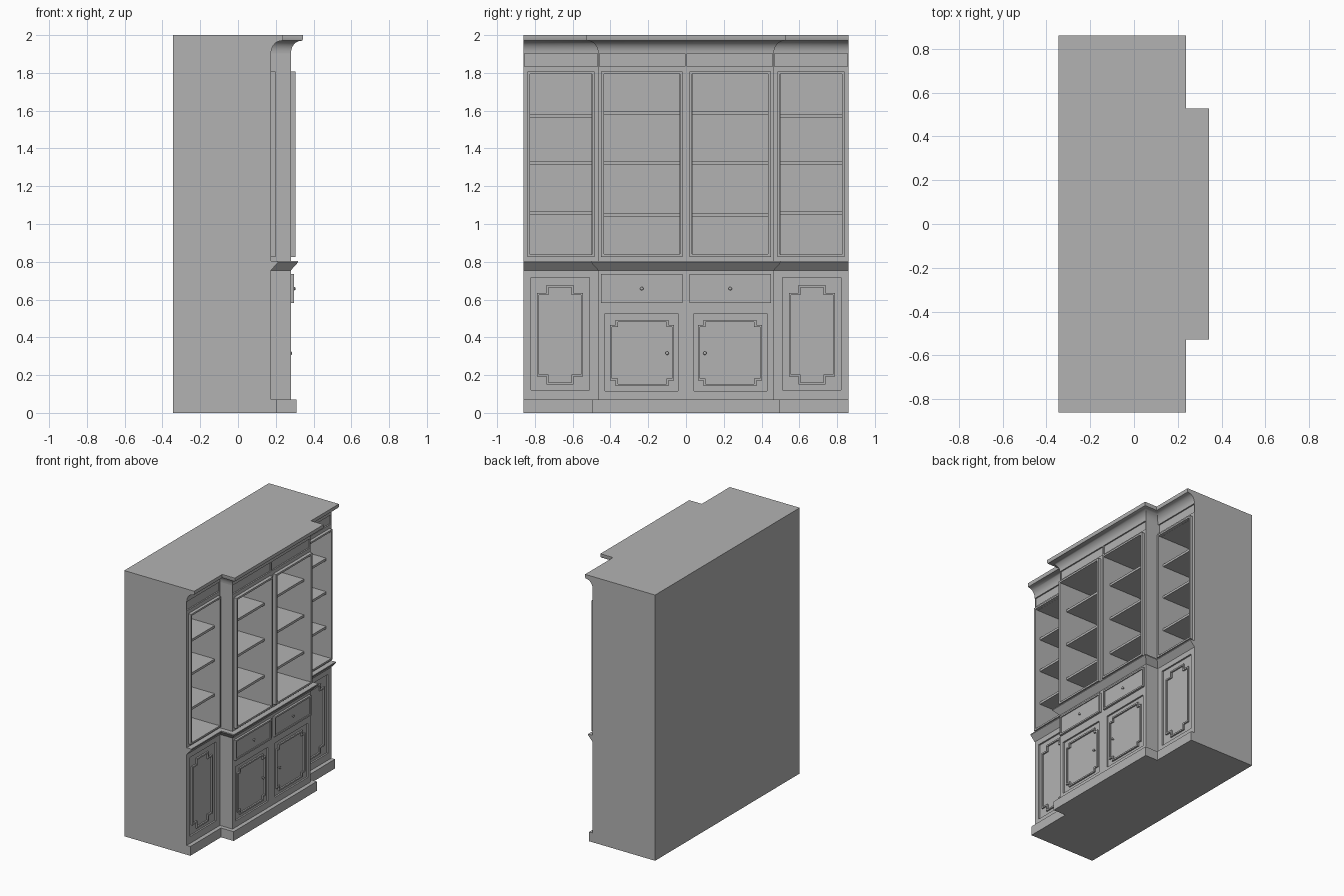
import bpy, bmesh, math
from mathutils import Matrix

if "Cube" in bpy.data.objects:
    bpy.data.objects.remove(bpy.data.objects["Cube"])

grey = bpy.data.materials.new("light_grey")
grey.diffuse_color = (0.45, 0.45, 0.45, 1)
grey.use_nodes = True
grey.node_tree.nodes["Principled BSDF"].inputs["Base Color"].default_value = grey.diffuse_color

BACK, WING, MID = -0.345, 0.175, 0.28      # depth of back, wing front, centre front
HALF, STEP = 0.86, 0.465                   # half width of cabinet and of centre section


def finish(name, bm, smooth=False):
    bmesh.ops.recalc_face_normals(bm, faces=bm.faces)
    me = bpy.data.meshes.new(name)
    bm.to_mesh(me)
    bm.free()
    ob = bpy.data.objects.new(name, me)
    me.materials.append(grey)
    bpy.context.collection.objects.link(ob)
    bpy.ops.object.select_all(action='DESELECT')
    bpy.context.view_layer.objects.active = ob
    ob.select_set(True)
    if smooth:
        bpy.ops.object.shade_smooth_by_angle(angle=math.radians(35))
    return ob


def add_box(bm, x0, x1, y0, y1, z0, z1):
    m = Matrix.Translation(((x0 + x1) / 2, (y0 + y1) / 2, (z0 + z1) / 2))
    m = m @ Matrix.Diagonal((x1 - x0, abs(y1 - y0), z1 - z0, 1))
    bmesh.ops.create_cube(bm, size=1, matrix=m)


def front_plan(d):
    """Stepped front line, pushed outward by d."""
    return [(WING + d, -HALF), (WING + d, -STEP - d), (MID + d, -STEP - d),
            (MID + d, STEP + d), (WING + d, STEP + d), (WING + d, HALF)]


def moulding(name, profile, smooth=False):
    """Sweep a closed (offset, height) profile along the stepped front."""
    bm = bmesh.new()
    rows = [[bm.verts.new((x, y, z)) for x, y in front_plan(d)] for d, z in profile]
    for a, b in zip(rows, rows[1:] + rows[:1]):
        for i in range(5):
            bm.faces.new((a[i], a[i + 1], b[i + 1], b[i]))
    for end in (0, 5):
        bm.faces.new([r[end] for r in rows])
    return finish(name, bm, smooth)


def outline(y0, y1, z0, z1, n, m, w):
    """Rectangle inset by w, with square notches n by m at the corners."""
    cy, cz = (y0 + y1) / 2, (z0 + z1) / 2
    a, b = abs(y1 - y0) / 2 - w, (z1 - z0) / 2 - w
    pts = []
    for sy, sz in ((1, 1), (-1, 1), (-1, -1), (1, -1)):
        c = [(a, b - m), (a - n, b - m), (a - n, b)] if n else [(a, b)]
        if sy * sz < 0:
            c.reverse()
        pts += [(cy + sy * p, cz + sz * q) for p, q in c]
    return pts


def ring(name, x0, x1, rect, w, n=0, m=0):
    """Raised moulding of width w around a rectangle or notched panel."""
    bm = bmesh.new()
    out, inn = outline(*rect, n, m, 0), outline(*rect, n, m, w)
    loops = [[bm.verts.new((x, y, z)) for y, z in pts]
             for x, pts in ((x0, out), (x1, out), (x1, inn), (x0, inn))]
    k = len(out)
    for a, b in zip(loops, loops[1:] + loops[:1]):
        for i in range(k):
            j = (i + 1) % k
            bm.faces.new((a[i], a[j], b[j], b[i]))
    return finish(name, bm)


def knob(name, x, y, z, length):
    bm = bmesh.new()
    rot = Matrix.Rotation(math.pi / 2, 4, 'Y')
    bmesh.ops.create_cone(bm, cap_ends=True, segments=12, radius1=0.005, radius2=0.005,
                          depth=length, matrix=Matrix.Translation((x + length / 2, y, z)) @ rot)
    m = Matrix.Translation((x + length, y, z)) @ Matrix.Diagonal((0.55, 1, 1, 1))
    bmesh.ops.create_uvsphere(bm, u_segments=12, v_segments=8, radius=0.009, matrix=m)
    finish(name, bm, True)


# Carcass: stepped plan extruded to full height
bm = bmesh.new()
plan = front_plan(0) + [(BACK, HALF), (BACK, -HALF)]
base = bm.faces.new([bm.verts.new((x, y, 0)) for x, y in plan])
up = bmesh.ops.extrude_face_region(bm, geom=[base])
bmesh.ops.translate(bm, vec=(0, 0, 2), verts=[v for v in up["geom"] if isinstance(v, bmesh.types.BMVert)])
carcass = finish("carcass", bm)

# Openings: display bays, frieze recesses and door recesses
SINK = 0.012
bm = bmesh.new()
for s in (-1, 1):
    for front, bay, frieze, door in (
            (WING, (0.499, 0.828), (0.469, 0.856), (0.512, 0.82, 0.122, 0.716)),
            (MID, (0.034, 0.435), (0.006, 0.459), (0.042, 0.43, 0.117, 0.525))):
        add_box(bm, -0.32, front + 0.1, s * bay[0], s * bay[1], 0.838, 1.793)
        add_box(bm, front - 0.01, front + 0.1, s * frieze[0], s * frieze[1], 1.835, 1.903)
        add_box(bm, front - SINK, front + 0.1, s * door[0], s * door[1], *door[2:])
cutter = finish("opening_cutter", bm)
cutter.hide_render = True
mod = carcass.modifiers.new("openings", 'BOOLEAN')
mod.operation, mod.solver, mod.object = 'DIFFERENCE', 'EXACT', cutter
bpy.context.view_layer.objects.active = carcass
bpy.ops.object.modifier_apply(modifier=mod.name)
bpy.data.objects.remove(cutter)

# Horizontal mouldings
moulding("plinth", [(-0.01, 0), (0.03, 0), (0.03, 0.07), (-0.01, 0.07)])
moulding("counter_edge", [(-0.01, 0.755), (0, 0.755), (0.038, 0.797), (0.038, 0.805), (-0.01, 0.805)])
cove = [(0.052 * (1 - math.cos(t)), 1.903 + 0.066 * math.sin(t))
        for t in [i * math.pi / 16 for i in range(9)]]
moulding("cornice", [(-0.01, 1.903)] + cove + [(0.06, 1.972), (0.063, 1.978), (0.063, 2), (-0.01, 2)], True)

for s, side in ((-1, "left"), (1, "right")):
    # Display door frames
    ring(f"{side}_wing_frame", WING - 0.005, WING + 0.023, (s * 0.485, s * 0.84, 0.826, 1.807), 0.013)
    ring(f"{side}_centre_frame", MID - 0.005, MID + 0.025, (s * 0.019, s * 0.449, 0.826, 1.807), 0.014)
    # Shelves
    for part, front, y0, y1, heights in (
            ("wing", 0.155, 0.497, 0.83, (1.06, 1.321, 1.573)),
            ("centre", 0.245, 0.032, 0.437, (1.046, 1.321, 1.59))):
        bm = bmesh.new()
        for z in heights:
            add_box(bm, -0.325, front, s * y0, s * y1, z - 0.009, z + 0.009)
        finish(f"{side}_{part}_shelves", bm)
    # Notched panel mouldings on the cupboard doors
    ring(f"{side}_wing_panel_moulding", WING - SINK - 0.005, WING - 0.001,
         (s * 0.546, s * 0.789, 0.151, 0.676), 0.011, 0.05, 0.042)
    ring(f"{side}_door_moulding", MID - SINK - 0.005, MID - 0.001,
         (s * 0.063, s * 0.402, 0.143, 0.493), 0.011, 0.03, 0.028)
    knob(f"{side}_door_knob", MID - SINK, s * 0.1, 0.316, 0.014)
    # Drawer
    bm = bmesh.new()
    add_box(bm, MID - 0.01, MID + 0.009, s * 0.022, s * 0.445, 0.586, 0.73)
    finish(f"{side}_drawer_front", bm)
    ring(f"{side}_drawer_moulding", MID - 0.005, MID + 0.016, (s * 0.018, s * 0.449, 0.582, 0.734), 0.012)
    knob(f"{side}_drawer_knob", MID + 0.008, s * 0.234, 0.658, 0.012)
